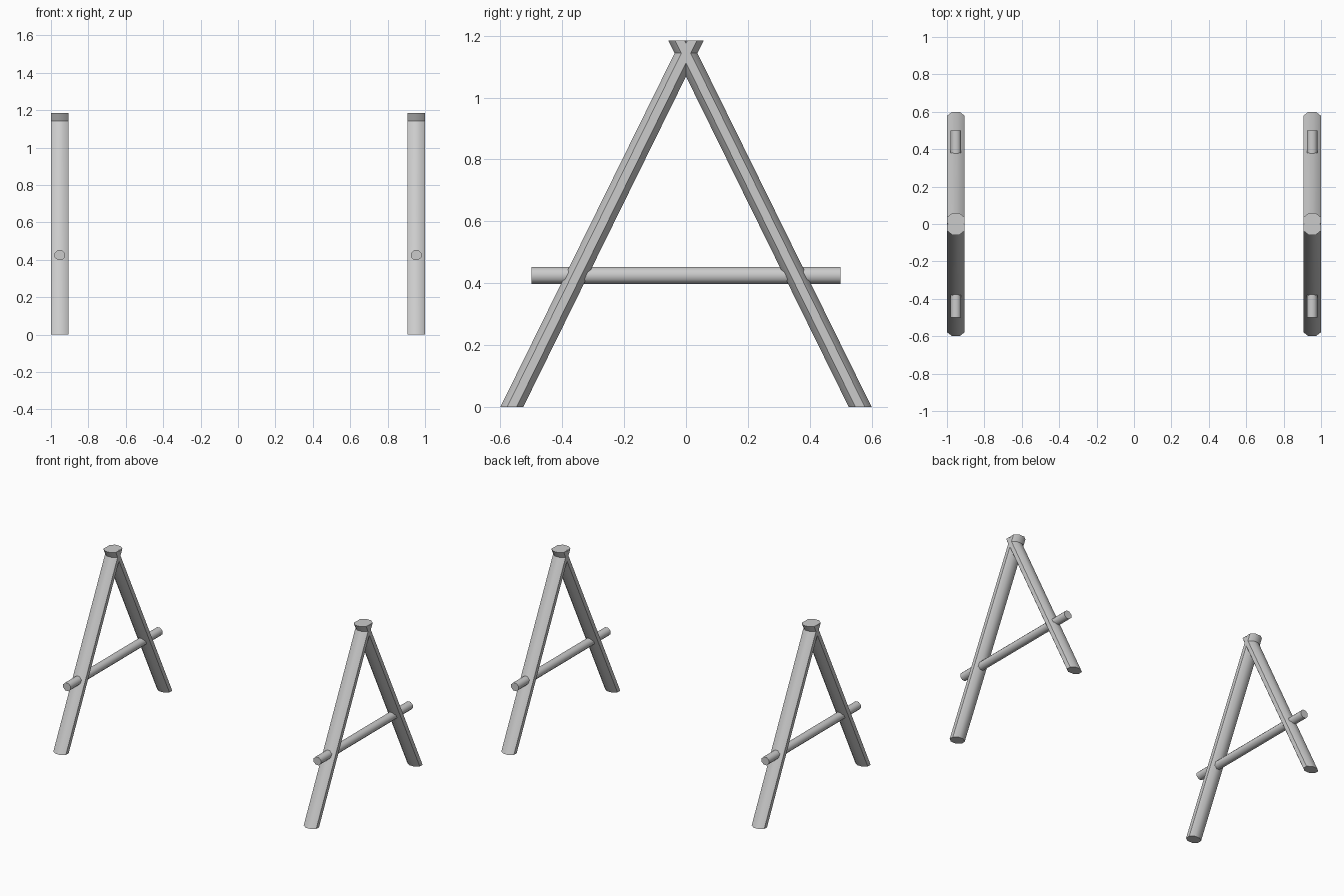
import bpy, bmesh, math
from mathutils import Matrix, Vector

cube = bpy.data.objects.get("Cube")
if cube:
    bpy.data.objects.remove(cube, do_unlink=True)

grey = bpy.data.materials.new("light grey")
grey.use_nodes = True
grey.diffuse_color = (0.6, 0.6, 0.6, 1)
grey.node_tree.nodes["Principled BSDF"].inputs["Base Color"].default_value = grey.diffuse_color

HEIGHT = 1.185
FRAME_X = 0.9525


def octagonal_bar(name, start, end, u, v):
    """Eight-sided bar from start to end; u and v are the half-widths of its end faces."""
    start, end, u, v = map(Vector, (start, end, u, v))
    bm = bmesh.new()
    rings = []
    for centre in (start, end):
        ring = []
        for i in range(8):
            a = math.pi / 8 + i * math.pi / 4
            s = 1 / math.cos(math.pi / 8)
            ring.append(bm.verts.new(centre + s * (u * math.cos(a) + v * math.sin(a))))
        rings.append(ring)
    low, high = rings
    for i in range(8):
        j = (i + 1) % 8
        bm.faces.new((low[i], low[j], high[j], high[i]))
    bm.faces.new(low)
    bm.faces.new(high)
    bmesh.ops.recalc_face_normals(bm, faces=bm.faces)
    mesh = bpy.data.meshes.new(name)
    bm.to_mesh(mesh)
    bm.free()
    mesh.materials.append(grey)
    obj = bpy.data.objects.new(name, mesh)
    bpy.context.collection.objects.link(obj)
    bpy.ops.object.select_all(action='DESELECT')
    obj.select_set(True)
    bpy.context.view_layer.objects.active = obj
    bpy.ops.object.shade_smooth_by_angle(angle=math.radians(52))


for side, x in (("left", FRAME_X), ("right", -FRAME_X)):
    # Slanted legs, cut level at both ends, crossing just below the top
    for end, s in (("front", -1), ("back", 1)):
        octagonal_bar(f"{side}_{end}_leg", (x, s * 0.563, 0), (x, -s * 0.0205, HEIGHT),
                      (0.0475, 0, 0), (0, 0.037, 0))
    # Level crossbar through both legs
    octagonal_bar(f"{side}_crossbar", (x, -0.5, 0.425), (x, 0.5, 0.425),
                  (0.0275, 0, 0), (0, 0, 0.027))
